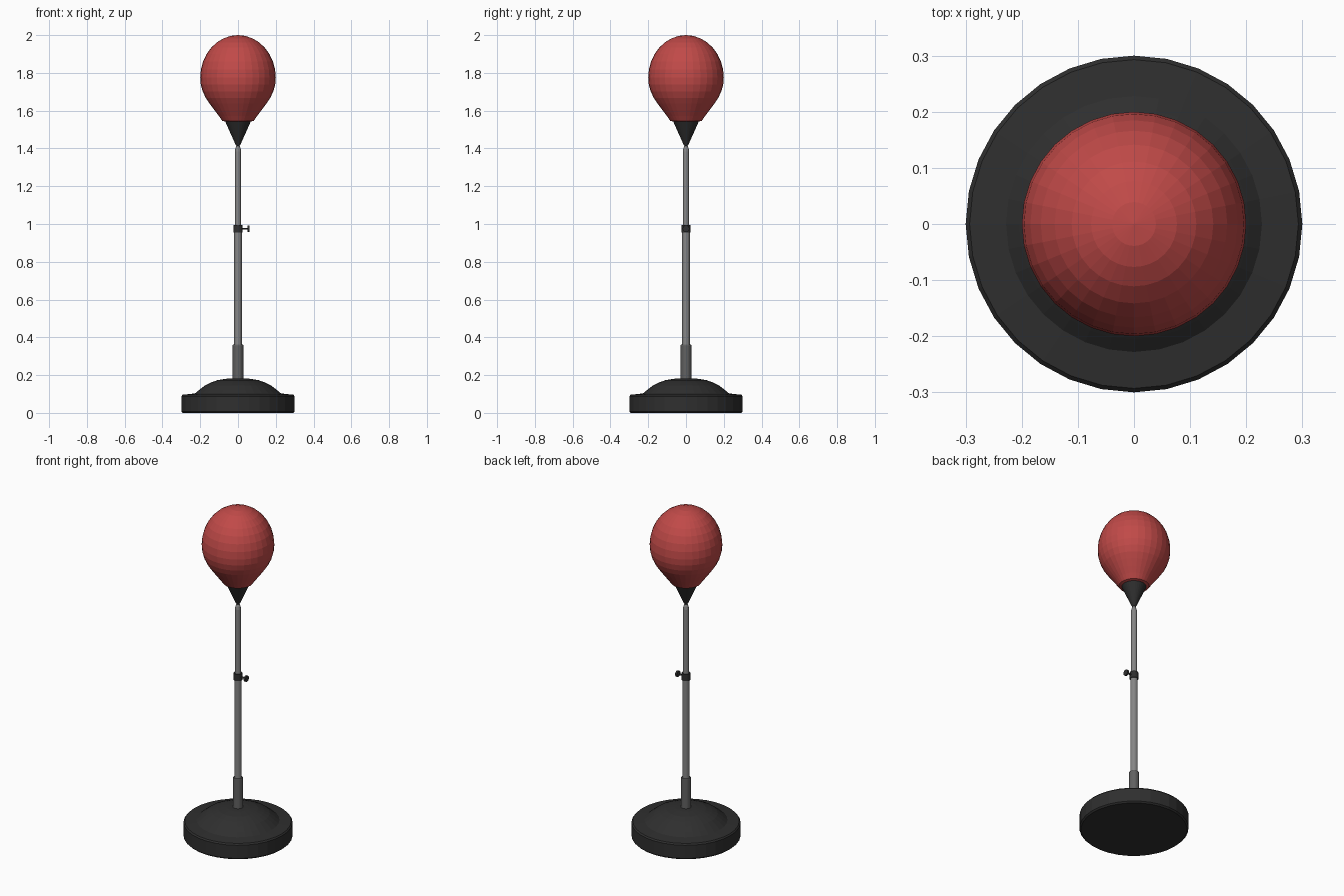
import bpy, bmesh, math
from mathutils import Matrix

if "Cube" in bpy.data.objects:
    bpy.data.objects.remove(bpy.data.objects["Cube"])


def material(name, rgb):
    m = bpy.data.materials.new(name)
    m.diffuse_color = (*rgb, 1)
    m.use_nodes = True
    m.node_tree.nodes["Principled BSDF"].inputs["Base Color"].default_value = m.diffuse_color
    return m


RED = material("red leather", (0.53, 0.068, 0.065))
BLACK = material("black rubber", (0.028, 0.028, 0.028))
STEEL = material("steel grey", (0.24, 0.24, 0.24))
DARK = material("dark grey", (0.12, 0.12, 0.12))


def lathe(name, profile, mat, sides=32, matrix=None):
    """Spin (radius, height) points around z; radius 0 closes to a point."""
    bm = bmesh.new()
    rings = []
    for r, z in profile:
        if r == 0:
            rings.append([bm.verts.new((0, 0, z))])
        else:
            rings.append([bm.verts.new((r * math.cos(math.tau * i / sides),
                                        r * math.sin(math.tau * i / sides), z))
                          for i in range(sides)])
    for a, b in zip(rings, rings[1:]):
        for i in range(sides):
            j = (i + 1) % sides
            loop = [a[i % len(a)], a[j % len(a)], b[j % len(b)], b[i % len(b)]]
            bm.faces.new(list(dict.fromkeys(loop)))
    for ring in (rings[0], rings[-1]):
        if len(ring) > 1:
            bm.faces.new(ring)
    bmesh.ops.recalc_face_normals(bm, faces=bm.faces)
    if matrix:
        bm.transform(matrix)
    me = bpy.data.meshes.new(name)
    bm.to_mesh(me)
    bm.free()
    me.materials.append(mat)
    ob = bpy.data.objects.new(name, me)
    bpy.context.collection.objects.link(ob)
    return ob


# weighted base with domed top
lathe("base", [(0.292, 0), (0.3, 0.008), (0.3, 0.088), (0.293, 0.096),
               (0.228, 0.103), (0.205, 0.122), (0.175, 0.145), (0.145, 0.16),
               (0.11, 0.173), (0.06, 0.181), (0, 0.184)], BLACK)

# telescopic stand
lathe("pole_sleeve", [(0.028, 0.16), (0.028, 0.358), (0.026, 0.362)], DARK, 24)
lathe("lower_pole", [(0.02, 0.17), (0.02, 0.97)], STEEL, 24)
lathe("upper_pole", [(0.0165, 0.9), (0.0165, 1.385), (0.014, 1.4),
                     (0.008, 1.415), (0.006, 1.43)], STEEL, 24)

# height clamp with a thumb screw pointing to +x
lathe("clamp_collar", [(0.024, 0.955), (0.024, 0.995)], BLACK, 24)
side = Matrix.Translation((0, 0, 0.975)) @ Matrix.Rotation(math.pi / 2, 4, 'Y')
lathe("clamp_screw", [(0.005, 0.015), (0.005, 0.052)], BLACK, 12, side)
lathe("clamp_knob", [(0.018, 0.05), (0.018, 0.061)], BLACK, 16, side)

# cone holding the ball
lathe("ball_cone", [(0.007, 1.412), (0.012, 1.418), (0.07, 1.548), (0.06, 1.56)], BLACK)

# pear shaped ball: lower taper, then a rounded upper half
lower = [(0.06, 1.54), (0.083, 1.546), (0.102, 1.573), (0.125, 1.603), (0.15, 1.637),
         (0.171, 1.668), (0.187, 1.702), (0.197, 1.738)]
upper = [(0.2 * math.cos(t), 1.775 + 0.225 * math.sin(t))
         for t in (math.pi / 2 * k / 8 for k in range(8))]
lathe("punch_ball", lower + upper + [(0, 2.0)], RED)
